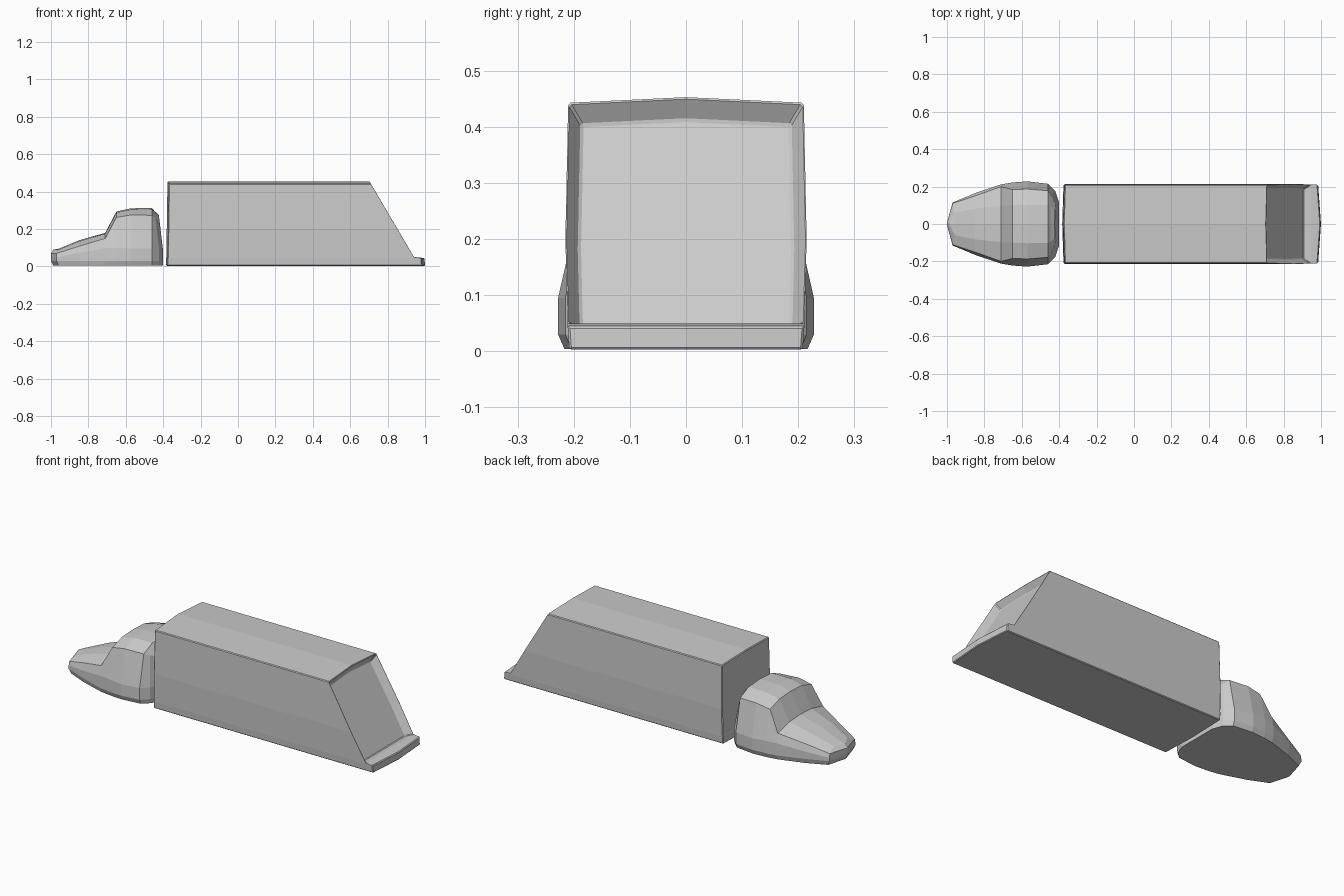
import bpy, bmesh

if "Cube" in bpy.data.objects:
    bpy.data.objects.remove(bpy.data.objects["Cube"])


def add_object(name, bm):
    bmesh.ops.recalc_face_normals(bm, faces=bm.faces)
    mesh = bpy.data.meshes.new(name)
    bm.to_mesh(mesh)
    bm.free()
    obj = bpy.data.objects.new(name, mesh)
    bpy.context.collection.objects.link(obj)
    return obj


def add_bevel(obj, width, angle):
    mod = obj.modifiers.new("Bevel", 'BEVEL')
    mod.width = width
    mod.segments = 1
    mod.limit_method = 'ANGLE'
    mod.angle_limit = angle


def skin(bm, rings, closed=True):
    """Join consecutive closed rings with quads; returns rows of faces."""
    rows = []
    n = len(rings[0])
    for a, b in zip(rings, rings[1:]):
        rows.append([bm.faces.new((a[i], a[(i + 1) % n], b[(i + 1) % n], b[i]))
                     for i in range(n)])
    return rows


# Cargo box: horizontal outlines stacked upward
# z, front x, rear x, half width, rear bow, crown height
LEVELS = [
    (0.003, -0.377, 0.985, 0.208, 0.015, 0),
    (0.045, -0.377, 0.982, 0.211, 0.015, 0),
    (0.050, -0.376, 0.945, 0.211, 0, 0),
    (0.200, -0.374, 0.857, 0.215, 0, 0),
    (0.443, -0.370, 0.714, 0.210, -0.006, 0.010),
]
bm = bmesh.new()
rings = []
for z, xf, xr, w, bow, crown in LEVELS:
    pts = [(xf, -w, z), (xf - 0.007, 0, z + crown), (xf, w, z),
           (xr, w, z), (xr + bow, 0, z + crown), (xr, -w, z)]
    rings.append([bm.verts.new(p) for p in pts])
rows = skin(bm, rings)
for r in (rings[0], rings[-1]):
    bm.faces.new((r[0], r[1], r[4], r[5]))
    bm.faces.new((r[1], r[2], r[3], r[4]))
bmesh.ops.recalc_face_normals(bm, faces=bm.faces)

# Recessed sloping tailgate
gate = [rows[k][i] for k in (2, 3) for i in (3, 4)]
bmesh.ops.inset_region(bm, faces=gate, thickness=0.024, depth=-0.04,
                       use_even_offset=True)
gate_verts = {v for f in gate for v in f.verts}
for v in gate_verts:
    if v.co.z < 0.1:
        v.co.x += 0.007
        v.co.z -= 0.012
box = add_object("cargo_box", bm)
add_bevel(box, 0.004, 0.6)

# Cab: cross-sections from nose to back
# x, half width, belt z, shoulder half width, shoulder z, top half width, top z, centre z
SECTIONS = [
    (-1.000, 0.006, 0.045, 0.005, 0.070, 0.003, 0.089, 0.090),
    (-0.970, 0.115, 0.048, 0.110, 0.070, 0.060, 0.090, 0.095),
    (-0.850, 0.165, 0.072, 0.150, 0.108, 0.082, 0.134, 0.140),
    (-0.710, 0.212, 0.098, 0.200, 0.150, 0.098, 0.175, 0.180),
    (-0.650, 0.222, 0.100, 0.184, 0.262, 0.100, 0.288, 0.294),
    (-0.570, 0.228, 0.095, 0.187, 0.276, 0.103, 0.305, 0.311),
    (-0.460, 0.215, 0.095, 0.178, 0.273, 0.102, 0.306, 0.312),
    (-0.422, 0.178, 0.095, 0.150, 0.258, 0.095, 0.290, 0.296),
    (-0.402, 0.120, 0.095, 0.105, 0.245, 0.075, 0.272, 0.276),
]
bm = bmesh.new()
rings = []
for k, (x, w, zb, ws, zs, wt, zt, zc) in enumerate(SECTIONS):
    half = [(w * 0.95, 0.004), (w, 0.03), (w, zb), (ws, zs), (wt, zt)]
    pts = half + [(0, zc)] + [(-y, z) for y, z in reversed(half)]
    ring = []
    for y, z in pts:
        dx = 0
        if k >= len(SECTIONS) - 2:
            dx = -0.14 * max(0, z - 0.12)    # rear wall leans forward
        elif k < 2:
            dx = 0.012 if z < 0.02 or z > 0.08 else 0    # rounded nose
        ring.append(bm.verts.new((x + dx, y, z)))
    rings.append(ring)
skin(bm, rings)
for r in (rings[0], rings[-1]):
    n = len(r)
    for i in range(4):
        bm.faces.new((r[i], r[i + 1], r[n - 2 - i], r[n - 1 - i]))
    bm.faces.new((r[4], r[5], r[6]))
add_object("cab", bm)
